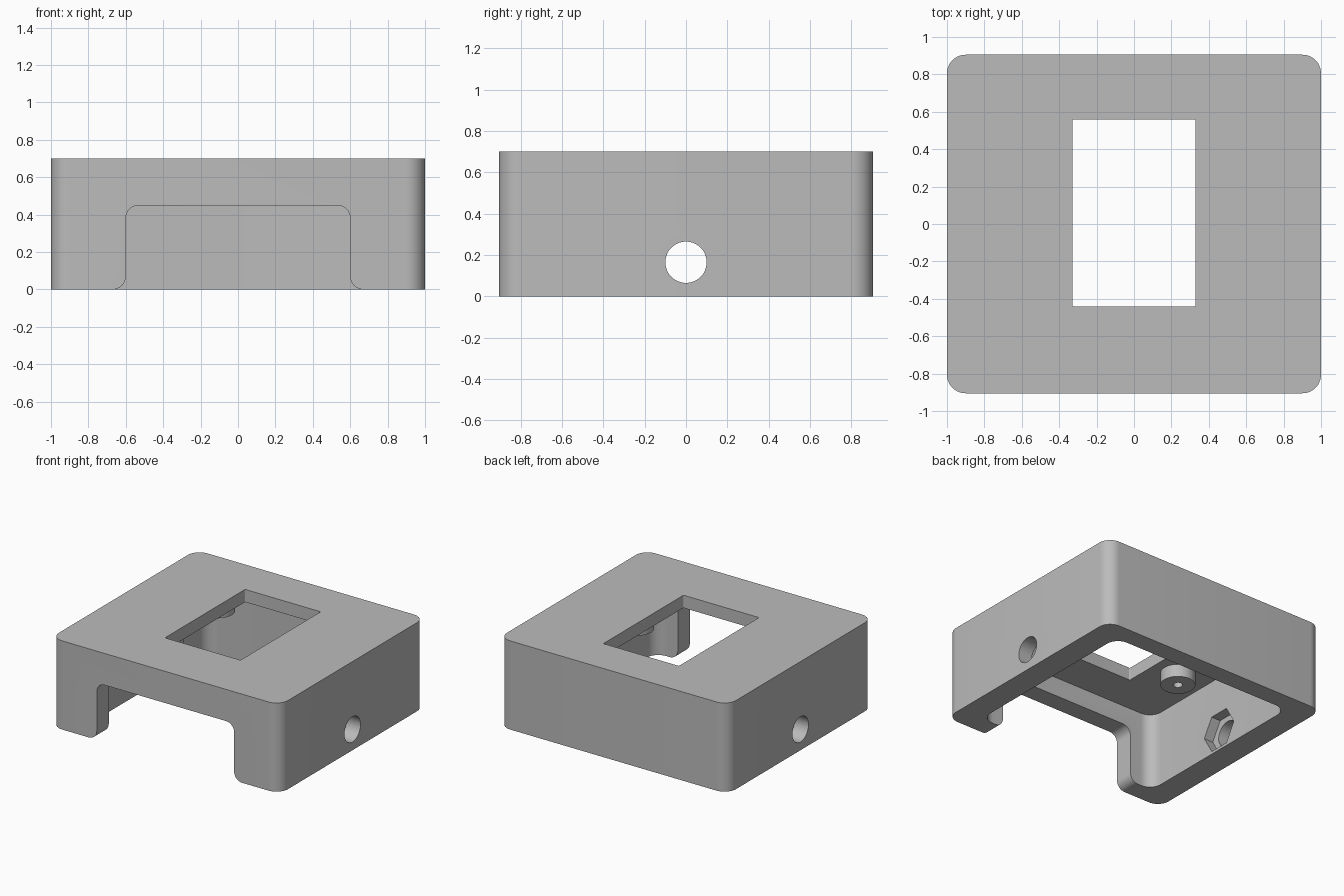
import bpy
import bmesh
import math
from mathutils import Vector

if "Cube" in bpy.data.objects:
    bpy.data.objects.remove(bpy.data.objects["Cube"], do_unlink=True)

grey = bpy.data.materials.new("plain_grey")
grey.use_nodes = True
grey.diffuse_color = (0.5, 0.5, 0.5, 1)
grey.node_tree.nodes["Principled BSDF"].inputs["Base Color"].default_value = (0.5, 0.5, 0.5, 1)


def circle(u, v, r, n):
    return [(u + r * math.cos(math.tau * i / n), v + r * math.sin(math.tau * i / n))
            for i in range(n)]


def fillet(corners, steps=10):
    """Round the right-angled corners (u, v, radius) of an outline."""
    out = []
    for i, (u, v, r) in enumerate(corners):
        p = Vector((u, v))
        if r == 0:
            out.append(p)
            continue
        a = (Vector(corners[i - 1][:2]) - p).normalized()
        b = (Vector(corners[(i + 1) % len(corners)][:2]) - p).normalized()
        for k in range(steps + 1):
            t = math.pi / 2 * k / steps
            out.append(p + r * (a + b - b * math.cos(t) - a * math.sin(t)))
    # Drop points that coincide with the previous one
    return [p for i, p in enumerate(out) if (p - out[i - 1]).length > 1e-5]


def rounded_rect(u0, u1, v0, v1, r):
    return fillet([(u0, v0, r), (u1, v0, r), (u1, v1, r), (u0, v1, r)])


def prism(name, outline, lo, hi, axis="z"):
    """Extrude an outline between lo and hi along an axis."""
    place = {"z": lambda u, v, w: (u, v, w),
             "y": lambda u, v, w: (u, w, v),
             "x": lambda u, v, w: (w, u, v)}[axis]
    bm = bmesh.new()
    rings = [[bm.verts.new(place(u, v, w)) for u, v in outline] for w in (lo, hi)]
    for ring in rings:
        bm.faces.new(ring)
    n = len(outline)
    for i in range(n):
        j = (i + 1) % n
        bm.faces.new((rings[0][i], rings[0][j], rings[1][j], rings[1][i]))
    bmesh.ops.recalc_face_normals(bm, faces=bm.faces)
    mesh = bpy.data.meshes.new(name)
    bm.to_mesh(mesh)
    bm.free()
    mesh.materials.append(grey)
    obj = bpy.data.objects.new(name, mesh)
    bpy.context.collection.objects.link(obj)
    return obj


def activate(obj):
    bpy.ops.object.select_all(action="DESELECT")
    obj.select_set(True)
    bpy.context.view_layer.objects.active = obj


def cut(target, cutter):
    cutter.hide_render = True
    mod = target.modifiers.new("cut", "BOOLEAN")
    mod.operation = "DIFFERENCE"
    mod.solver = "EXACT"
    mod.object = cutter
    activate(target)
    bpy.ops.object.modifier_apply(modifier=mod.name)
    bpy.data.objects.remove(cutter, do_unlink=True)


def smooth(obj):
    activate(obj)
    bpy.ops.object.shade_smooth_by_angle(angle=math.radians(30))


# Housing shell with rounded vertical corners
housing = prism("housing", rounded_rect(-1, 1, -0.905, 0.905, 0.1), 0, 0.7)

# Open underside
cut(housing, prism("cavity", rounded_rect(-0.8, 0.8, -0.755, 0.755, 0.1), -0.1, 0.6))

# Window through the top
cut(housing, prism("window", rounded_rect(-0.33, 0.33, -0.44, 0.56, 0.008), 0.5, 0.8))

# Front opening with rounded top corners and flared feet
half = [(0.67, -0.2, 0), (0.67, 0, 0), (0.6, 0, 0.07), (0.6, 0.45, 0.07)]
opening = half + [(-u, v, r) for u, v, r in reversed(half)]
cut(housing, prism("front_opening", fillet(opening), -1, -0.6, "y"))

# Side bolt holes and the hexagonal nut pockets inside them
cut(housing, prism("bolt_holes", circle(0, 0.165, 0.1, 48), -1.1, 1.1, "x"))
cut(housing, prism("nut_pockets", circle(0, 0.165, 0.165, 6), -0.88, 0.88, "x"))
smooth(housing)

# Screw bosses hanging from the ceiling
for side, x in (("left", 0.53), ("right", -0.53)):
    for end, y in (("front", -0.14), ("back", 0.5)):
        boss = prism(f"{end}_{side}_screw_boss", circle(x, y, 0.126, 40), 0.5, 0.62)
        cut(boss, prism("pilot_hole", circle(x, y, 0.034, 24), 0.4, 0.7))
        smooth(boss)
